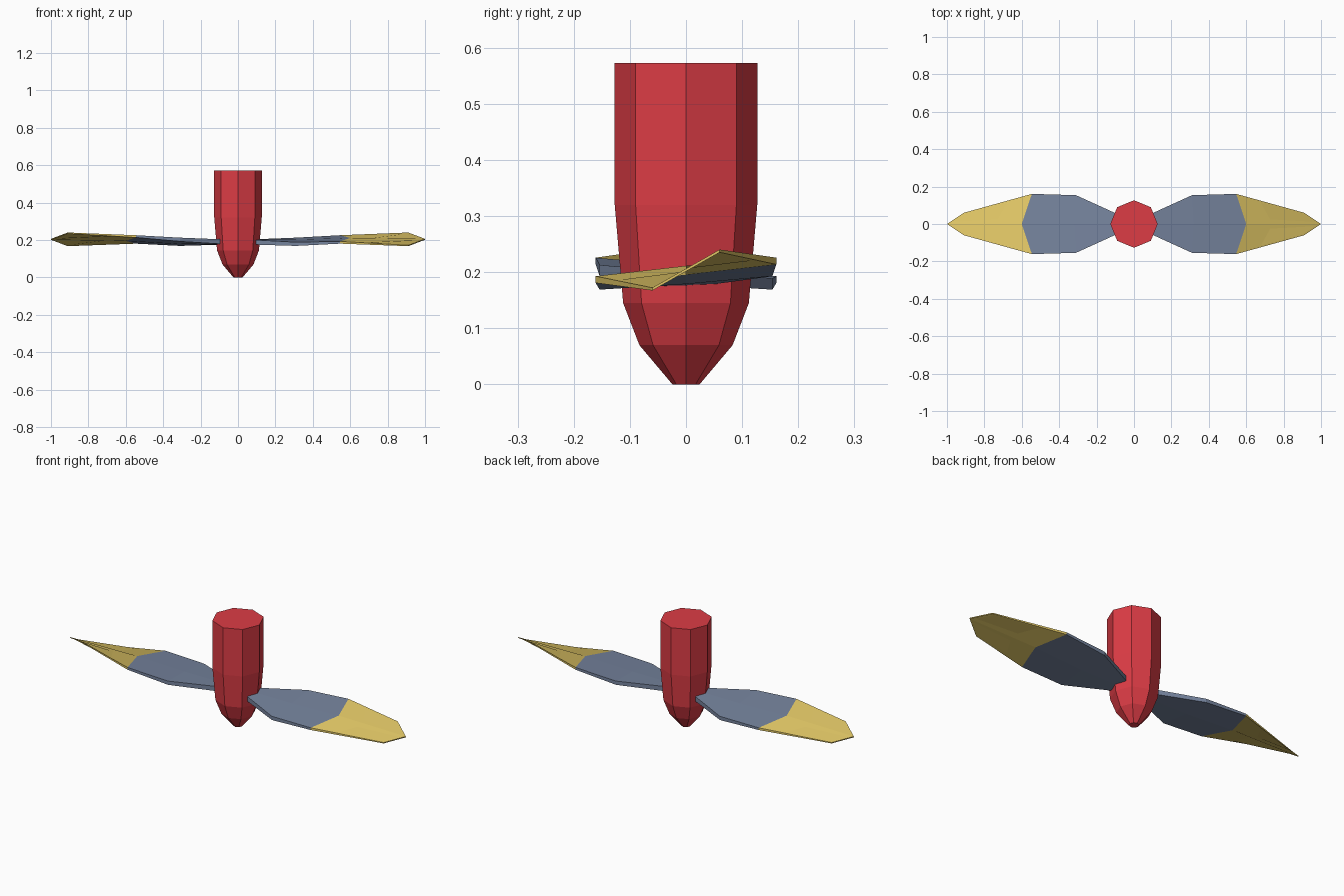
import bpy, bmesh
from math import cos, sin, pi

if "Cube" in bpy.data.objects:
    bpy.data.objects.remove(bpy.data.objects["Cube"])


def material(name, rgb):
    m = bpy.data.materials.new(name)
    m.diffuse_color = (*rgb, 1)
    m.use_nodes = True
    m.node_tree.nodes["Principled BSDF"].inputs["Base Color"].default_value = m.diffuse_color
    return m


RED = material("red", (0.72, 0.045, 0.06))
SLATE = material("slate", (0.18, 0.23, 0.34))
GOLD = material("gold", (0.74, 0.56, 0.13))


def loft(name, rings, mats, gold_from=None):
    """Skin closed rings into a capped solid; segments past gold_from use slot 1."""
    bm = bmesh.new()
    loops = [[bm.verts.new(p) for p in ring] for ring in rings]
    n = len(loops[0])
    for k, (a, b) in enumerate(zip(loops, loops[1:])):
        for i in range(n):
            j = (i + 1) % n
            f = bm.faces.new((a[i], a[j], b[j], b[i]))
            f.material_index = int(gold_from is not None and k >= gold_from)
    bm.faces.new(loops[0][::-1])
    end = bm.faces.new(loops[-1])
    end.material_index = int(gold_from is not None)
    bmesh.ops.recalc_face_normals(bm, faces=bm.faces[:])
    me = bpy.data.meshes.new(name)
    bm.to_mesh(me)
    bm.free()
    for m in mats:
        me.materials.append(m)
    ob = bpy.data.objects.new(name, me)
    bpy.context.collection.objects.link(ob)
    return ob


# Octagonal hub with tapered nose
profile = [(0.024, 0), (0.083, 0.07), (0.112, 0.145), (0.127, 0.32), (0.127, 0.573)]
loft("hub", [[(r * cos(i * pi / 4), r * sin(i * pi / 4), z) for i in range(8)]
             for r, z in profile], [RED])

# Blade stations: edge x, middle x, half width, z of -y edge, z of +y edge,
# edge thickness, middle thickness
stations = [
    (0.095, 0.095, 0.056, 0.188, 0.192, 0.025, 0.027),
    (0.31, 0.32, 0.154, 0.179, 0.203, 0.020, 0.024),
    (0.546, 0.60, 0.161, 0.187, 0.220, 0.012, 0.016),
    (0.91, 1.00, 0.060, 0.170, 0.238, 0.005, 0.005),
]


def blade(name, side):
    rings = []
    for xe, xm, w, z0, z1, te, tm in stations:
        zm = (z0 + z1) / 2
        ring = [(xe, -w, z0 - te / 2), (xm, 0, zm - tm / 2), (xe, w, z1 - te / 2),
                (xe, w, z1 + te / 2), (xm, 0, zm + tm / 2), (xe, -w, z0 + te / 2)]
        # side = -1 turns the blade half way round the hub
        rings.append([(side * x, side * y, z) for x, y, z in ring])
    return loft(name, rings, [SLATE, GOLD], gold_from=2)


# Two twisted blades with gold tips
blade("right_blade", 1)
blade("left_blade", -1)
